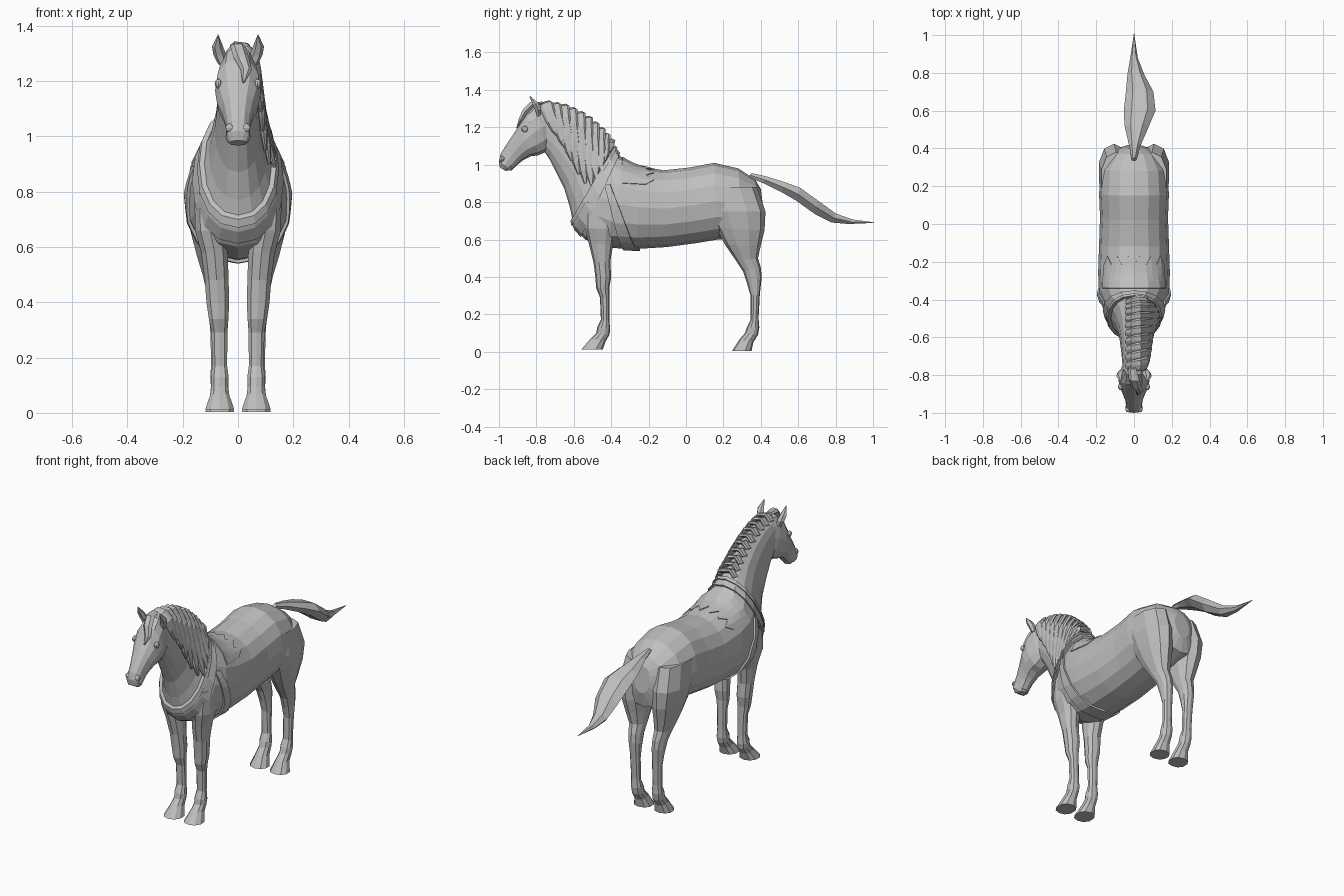
import bpy, bmesh, math
from math import sin, cos, pi, radians
from mathutils import Vector as V
from mathutils.bvhtree import BVHTree

cube = bpy.data.objects.get("Cube")
if cube:
    bpy.data.objects.remove(cube, do_unlink=True)

grey = bpy.data.materials.new("plain_grey")
grey.use_nodes = True
TONE = (0.52, 0.52, 0.52, 1)
grey.diffuse_color = TONE
grey.node_tree.nodes["Principled BSDF"].inputs["Base Color"].default_value = TONE


def finish(name, bm):
    bmesh.ops.recalc_face_normals(bm, faces=bm.faces)
    me = bpy.data.meshes.new(name)
    bm.to_mesh(me)
    bm.free()
    me.materials.append(grey)
    ob = bpy.data.objects.new(name, me)
    bpy.context.collection.objects.link(ob)
    return ob


def tube(name, rings, sides=12, power=1.0):
    """Skin closed rings given as (centre, half axis u, half axis v)."""
    def bend(c):
        return math.copysign(abs(c) ** power, c)
    bm = bmesh.new()
    loops = []
    for c, u, v in rings:
        angles = [2 * pi * k / sides for k in range(sides)]
        loops.append([bm.verts.new(c + u * bend(cos(a)) + v * bend(sin(a))) for a in angles])
    for p, q in zip(loops, loops[1:]):
        for k in range(sides):
            j = (k + 1) % sides
            bm.faces.new((p[k], p[j], q[j], q[k]))
    bm.faces.new(loops[0])
    bm.faces.new(loops[-1])
    return finish(name, bm)


def ring(ay, az, by, bz, w, x=0.0, s=1, grow=0.0):
    """Ring spanning two side-profile points, with half width w."""
    a, b = V((x * s, ay, az)), V((x * s, by, bz))
    u = (a - b) / 2
    return (a + b) / 2, u + u.normalized() * grow, V((w + grow, 0, 0))


# Trunk and neck, from the rump to the poll
TRUNK = [
    (.40, .87, .42, .72, .05), (.37, .92, .40, .63, .12), (.28, .98, .30, .60, .175),
    (.15, 1.01, .17, .60, .185), (.02, .985, .05, .58, .18), (-.12, .97, -.10, .56, .185),
    (-.26, .995, -.26, .55, .19), (-.33, 1.03, -.42, .555, .185), (-.35, 1.045, -.54, .60, .165),
    (-.37, 1.07, -.60, .67, .135), (-.41, 1.11, -.62, .77, .105), (-.47, 1.18, -.65, .87, .085),
    (-.55, 1.25, -.69, .95, .075), (-.65, 1.30, -.73, 1.03, .066), (-.75, 1.32, -.77, 1.09, .06)]
trunk = tube("trunk_and_neck", [ring(*r) for r in TRUNK], 16, .92)
bm = bmesh.new()
bm.from_mesh(trunk.data)
skin = BVHTree.FromBMesh(bm)
bm.free()


def trunk_at(t):
    i = min(int(t), len(TRUNK) - 2)
    return [a + (b - a) * (t - i) for a, b in zip(TRUNK[i], TRUNK[i + 1])]


# Head
HEAD = [
    (-.72, 1.325, -.72, 1.11, .05), (-.80, 1.325, -.745, 1.07, .072), (-.85, 1.28, -.79, 1.05, .083),
    (-.885, 1.22, -.83, 1.045, .078), (-.925, 1.16, -.87, 1.025, .06), (-.965, 1.10, -.895, 1.005, .047),
    (-.99, 1.06, -.92, .98, .043), (-1.0, 1.02, -.945, .97, .045), (-.995, .985, -.965, .967, .03)]
tube("head", [ring(*r) for r in HEAD], 12, .9)

# Legs: profile points front and back, half width, centre x
FORE = [
    (-.54, .80, -.36, .80, .055, .105), (-.54, .66, -.37, .66, .058, .10),
    (-.52, .58, -.39, .575, .05, .085), (-.495, .48, -.405, .48, .045, .077),
    (-.485, .40, -.40, .40, .043, .073), (-.48, .34, -.41, .34, .037, .07),
    (-.46, .29, -.41, .29, .03, .067), (-.455, .17, -.41, .17, .028, .066),
    (-.475, .13, -.405, .12, .034, .066), (-.48, .10, -.41, .09, .032, .066),
    (-.51, .07, -.43, .055, .036, .066), (-.56, .012, -.445, .012, .055, .066)]
HIND = [
    (.10, .88, .38, .88, .08, .095), (.12, .75, .425, .75, .085, .105),
    (.16, .66, .42, .65, .074, .10), (.21, .57, .40, .57, .06, .092),
    (.265, .49, .385, .50, .045, .083), (.305, .43, .40, .45, .038, .078),
    (.325, .37, .405, .40, .035, .075), (.345, .30, .395, .31, .03, .072),
    (.345, .17, .388, .18, .028, .07), (.325, .13, .392, .13, .034, .068),
    (.315, .10, .385, .09, .032, .067), (.285, .065, .36, .05, .037, .066),
    (.245, .003, .35, .003, .055, .066)]


def ball(name, at, size):
    b = bmesh.new()
    bmesh.ops.create_uvsphere(b, u_segments=10, v_segments=6, radius=1)
    for v in b.verts:
        v.co = V(at) + V(p * q for p, q in zip(v.co, size))
    return finish(name, b)


for side, s in (("left", 1), ("right", -1)):
    tube(side + "_front_leg", [ring(*r, s=s) for r in FORE], 10, .9)
    tube(side + "_hind_leg", [ring(*r, s=s) for r in HIND], 10, .9)
    # Ears, eyes and nostrils
    ear = [(.055, -.785, 1.26, .016), (.066, -.79, 1.295, .023), (.074, -.805, 1.325, .02), (.072, -.835, 1.365, .002)]
    tube(side + "_ear", [(V((x * s, y, z)), V((w, 0, 0)), V((0, w * .8, .004))) for x, y, z, w in ear], 6)
    ball(side + "_eye", (.071 * s, -.862, 1.19), (.014, .018, .017))
    ball(side + "_nostril", (.03 * s, -.982, 1.03), (.016, .015, .017))
tube("lower_lip", [ring(-.975, .99, -.92, 1.0, .034), ring(-.97, .97, -.93, .968, .026)], 8)

# Tail: centre, half width, half thickness
TAIL = [
    (0, .34, .945, .012, .012), (.005, .42, .92, .032, .02), (.015, .52, .88, .065, .03),
    (.03, .60, .842, .084, .04), (.03, .70, .77, .073, .04), (.01, .79, .715, .045, .028),
    (0, .88, .695, .02, .014), (0, 1.0, .69, .002, .002)]
tube("tail", [(V((x, y, z)), V((w, 0, 0)), V((0, .012, h))) for x, y, z, w, h in TAIL], 6)

# Mane locks rolling over the crest and falling on the left side
ENDS = [1.15, 1.09, 1.02, .95, .90, .89, .92, .97, 1.02, 1.06]
for i, low in enumerate(ENDS):
    f = i / (len(ENDS) - 1)
    y, z = trunk_at(14 - 3.9 * f)[:2]
    path = [V((-.035, y, z - .025)), V((-.01, y, z + .008)), V((.03, y + .005, z + .002))]
    for g in (.2, .5, .8, 1):
        p = V((0, y + .07 * g * (1 - f), z + (low - z) * g))
        hit = skin.ray_cast(V((1, p.y, p.z)), V((-1, 0, 0)))[0]
        p.x = max(hit.x if hit else 0, .05) + .012
        path.append(p)
    widths = [.022, .03, .034, .034, .032, .024, .006]
    rings = []
    for k, p in enumerate(path):
        d = path[min(k + 1, len(path) - 1)] - path[max(k - 1, 0)]
        n = V((d.z, 0, -d.x)).normalized()
        rings.append((p, V((0, 1, .3)) * widths[k], n * min(.014, widths[k])))
    tube("mane_lock_%d" % (i + 1), rings, 8)

# Forelock curling down the brow
LOCK = [(-.01, -.76, 1.33, .02), (.0, -.82, 1.325, .028), (.012, -.86, 1.285, .028),
        (.03, -.885, 1.24, .02), (.02, -.905, 1.195, .004)]
tube("forelock", [(V((x, y, z)), V((w, 0, 0)), V((0, -w * .5, w * .4))) for x, y, z, w in LOCK], 6)

# Breast collar and its raised rim
for name, t0, t1, grow in (("breast_collar", 8.3, 9.2, .010), ("collar_rim", 9.15, 9.45, .018)):
    steps = [t0 + (t1 - t0) * k / 3 for k in range(4)]
    tube(name, [ring(*trunk_at(t), grow=grow) for t in steps], 16, .92)


def drape(name, rows, lift, thick):
    """Strip laid on the trunk; rows are (angle from top, y start, y end)."""
    b = bmesh.new()
    grid = []
    for a, y0, y1 in rows:
        d = V((sin(radians(a)), 0, cos(radians(a))))
        row = []
        for k in range(5):
            c = V((0, y0 + (y1 - y0) * k / 4, .78))
            hit = skin.ray_cast(c + d, -d)[0] or c + d * .2
            row.append(b.verts.new(hit + d * lift))
        grid.append(row)
    for p, q in zip(grid, grid[1:]):
        for k in range(4):
            b.faces.new((p[k], p[k + 1], q[k + 1], q[k]))
    ob = finish(name, b)
    mod = ob.modifiers.new("thickness", "SOLIDIFY")
    mod.thickness, mod.offset = thick, 0


# Girth strap under the belly, wider at the bottom
girth = []
for k in range(25):
    a = 55 + 250 * k / 24
    f = 1 - abs(a - 180) / 125
    mid, half = -.42 + .13 * f, .015 + .028 * f
    girth.append((a, mid - half, mid + half))
drape("girth_strap", girth, .004, .014)

# Withers pad with a zigzag back edge
pad = [(-54 + 9 * k, -.34, -.17 if k % 2 else -.215) for k in range(13)]
drape("withers_pad", pad, .002, .006)
